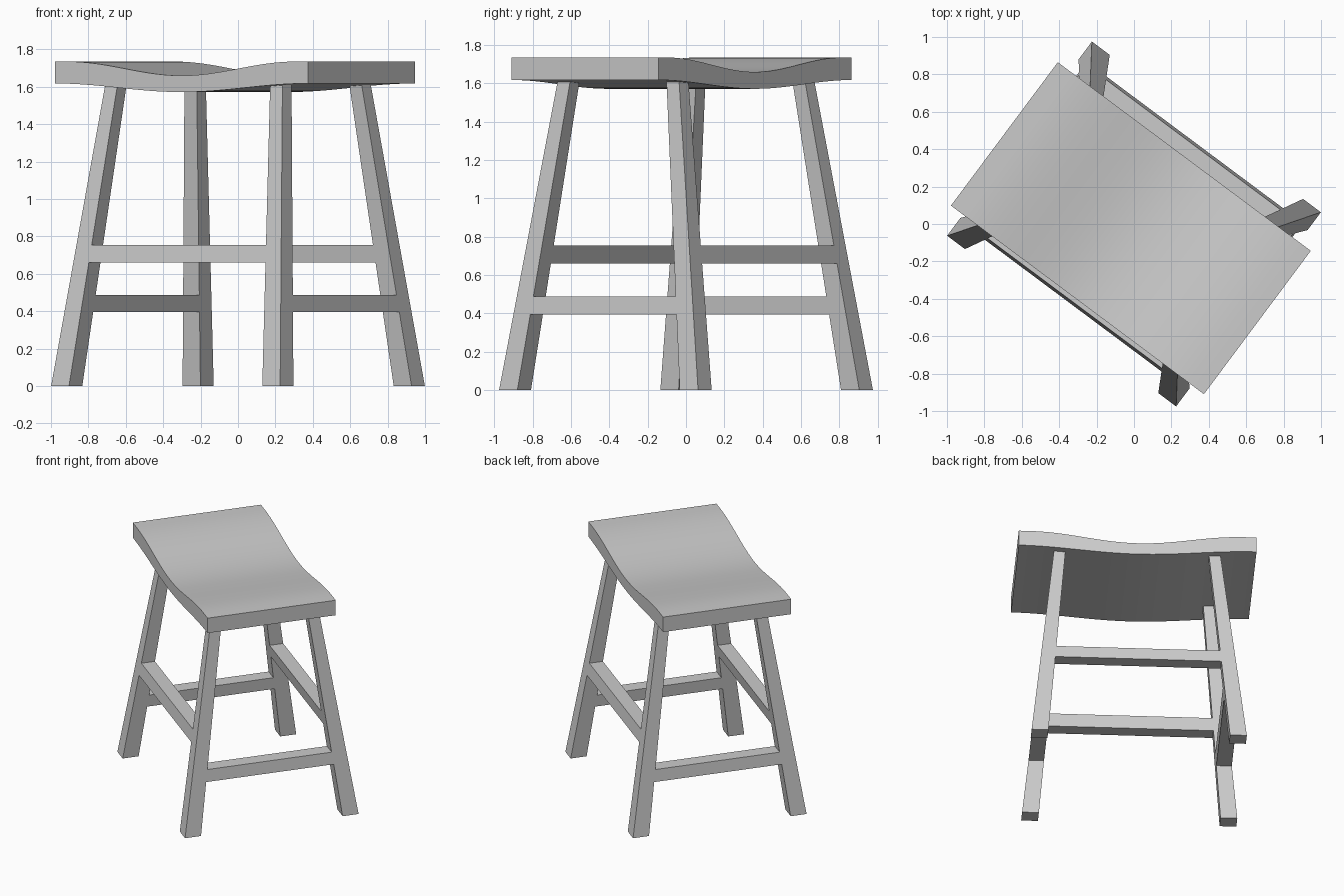
import bpy
from math import cos, pi, radians
from mathutils import Matrix

if "Cube" in bpy.data.objects:
    bpy.data.objects.remove(bpy.data.objects["Cube"])

TURN = Matrix.Rotation(radians(-36.7), 4, 'Z')


def make(name, verts, faces):
    mesh = bpy.data.meshes.new(name)
    mesh.from_pydata(verts, [], faces)
    mesh.transform(TURN)
    mesh.update()
    obj = bpy.data.objects.new(name, mesh)
    bpy.context.collection.objects.link(obj)
    return obj


BOX = [(3, 2, 1, 0), (4, 5, 6, 7), (0, 1, 5, 4), (1, 2, 6, 5), (2, 3, 7, 6), (3, 0, 4, 7)]


def box(name, low, high):
    """Six-sided solid between two rectangles (x0, x1, y0, y1, z)."""
    verts = []
    for x0, x1, y0, y1, z in (low, high):
        x0, x1, y0, y1 = min(x0, x1), max(x0, x1), min(y0, y1), max(y0, y1)
        verts += [(x0, y0, z), (x1, y0, z), (x1, y1, z), (x0, y1, z)]
    return make(name, verts, BOX)


def leg_span(z):
    """Inner and outer leg faces along both seat axes at height z."""
    t = z / 1.6
    cx, cy, h = 0.704 - 0.153 * t, 0.588 - 0.232 * t, 0.0595 - 0.0185 * t
    return cx - h, cx + h, cy - h, cy + h


# Splayed, tapered legs
for sx, side in ((-1, "left"), (1, "right")):
    for sy, end in ((-1, "front"), (1, "back")):
        rects = []
        for z in (0, 1.625):
            xi, xo, yi, yo = leg_span(z)
            rects.append((sx * xi, sx * xo, sy * yi, sy * yo, z))
        box(f"{end}_{side}_leg", *rects)

# Long (upper) and short (lower) stretchers, flush with the legs
for s, long_name, short_name in ((-1, "front", "left"), (1, "back", "right")):
    upper, lower = [], []
    for z in (0.66, 0.755):
        xi, xo, yi, yo = leg_span(z)
        upper.append((-xi, xi, s * yi, s * yo, z))
    for z in (0.395, 0.487):
        xi, xo, yi, yo = leg_span(z)
        lower.append((s * xi, s * xo, -yi, yi, z))
    box(f"{long_name}_stretcher", *upper)
    box(f"{short_name}_stretcher", *lower)

# Saddle seat: dished profile swept across the depth
N, HALF = 48, 0.8435
xs = [-HALF + 2 * HALF * i / N for i in range(N + 1)]
top = [(x, 1.735 - 0.0375 * (1 + cos(pi * min(abs(x) / 0.76, 1)))) for x in xs]
bottom = [(x, 1.618 - 0.023 * (1 + cos(pi * x / HALF))) for x in xs]
verts = [(x, y, z) for y in (-0.506, 0.450) for x, z in bottom + top]
M = N + 1
faces = []
for i in range(N):
    b, t = i, M + i
    B, T = b + 2 * M, t + 2 * M
    faces += [(b, b + 1, t + 1, t), (B + 1, B, T, T + 1),
              (t, t + 1, T + 1, T), (b + 1, b, B, B + 1)]
faces += [(0, M, 3 * M, 2 * M), (N, 2 * M + N, 3 * M + N, M + N)]
seat = make("seat", verts, faces)
bpy.context.view_layer.objects.active = seat
seat.select_set(True)
bpy.ops.object.shade_smooth_by_angle(angle=radians(30))
